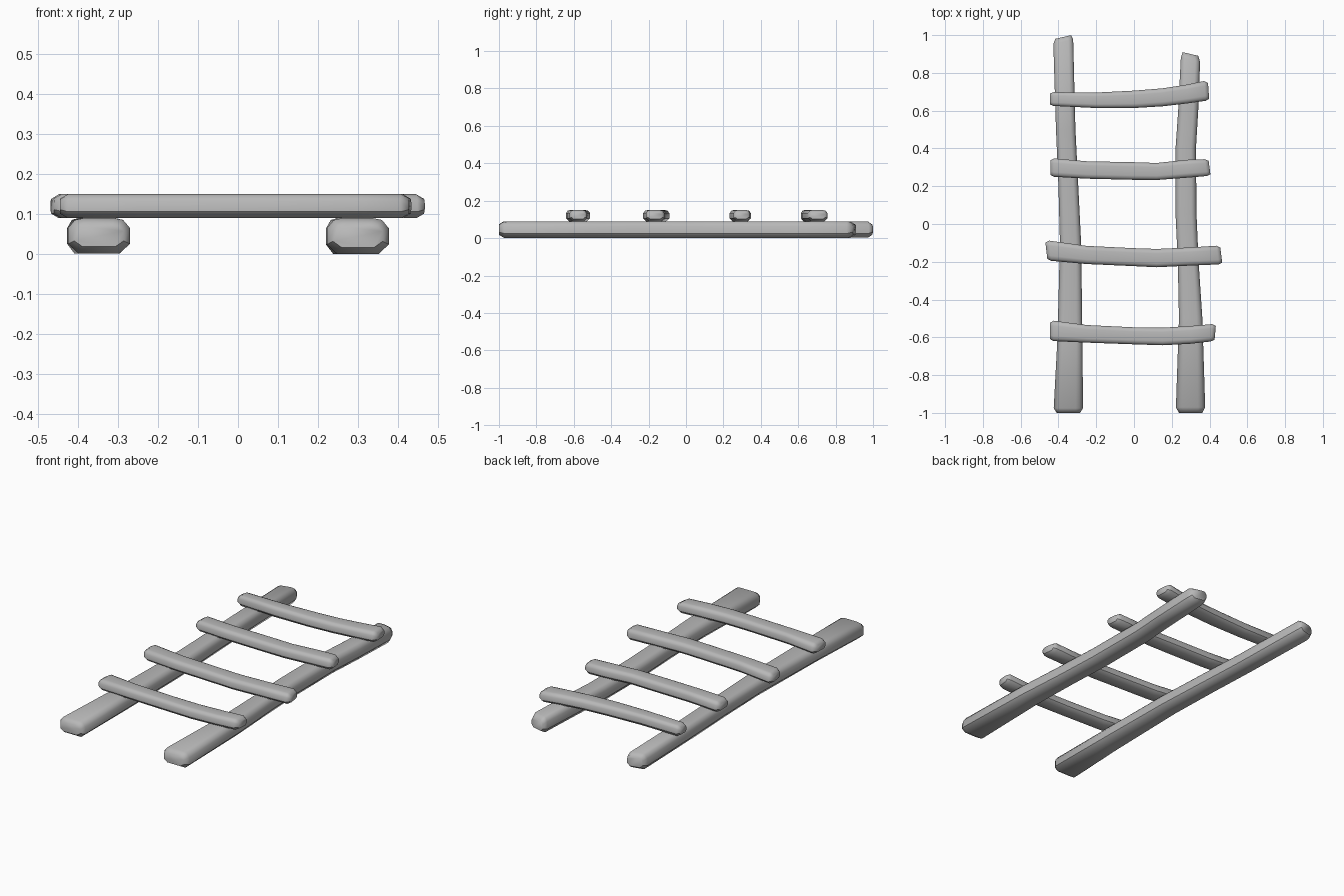
import bpy, bmesh, math

if "Cube" in bpy.data.objects:
    bpy.data.objects.remove(bpy.data.objects["Cube"])

# Rounded-off log section: (side position -1..1, height 0..1)
SECTION = [(-0.66, 0), (0.66, 0), (1, 0.27), (1, 0.72), (0.78, 0.95),
           (0.5, 1), (-0.5, 1), (-0.78, 0.95), (-1, 0.72), (-1, 0.27)]

wood = bpy.data.materials.new("wood")
wood.diffuse_color = (0.48, 0.48, 0.48, 1)
wood.use_nodes = True
wood.node_tree.nodes["Principled BSDF"].inputs["Base Color"].default_value = wood.diffuse_color


def log(name, stations, z0, z1, along_y, start_skew=0, end_skew=0, cap=0.02):
    """Sweep the section through stations (position, low edge, high edge)."""
    rows = [(p, lo, hi, 1.0, 1.0, 0.0) for p, lo, hi in stations]

    def end(row, d, skew):
        p, lo, hi = row[:3]
        return [(p + d * cap, lo, hi, 1, 1, skew), (p, lo, hi, 0.8, 0.62, skew)]

    c0, t0 = end(rows[0], 1, start_skew)
    c1, t1 = end(rows[-1], -1, end_skew)
    rows = [t0, c0] + rows[1:-1] + [c1, t1]

    bm = bmesh.new()
    rings = []
    for p, lo, hi, sw, sh, skew in rows:
        c, h = (lo + hi) / 2, (hi - lo) / 2
        ring = []
        for s, v in SECTION:
            a = c + s * h * sw
            l = p + skew * s * sw
            z = z0 + (z1 - z0) * (0.5 + (v - 0.5) * sh)
            ring.append(bm.verts.new((a, l, z) if along_y else (l, a, z)))
        rings.append(ring)
    n = len(SECTION)
    for r, q in zip(rings, rings[1:]):
        for i in range(n):
            j = (i + 1) % n
            bm.faces.new((r[i], r[j], q[j], q[i]))
    bm.faces.new(rings[0])
    bm.faces.new(rings[-1])
    bmesh.ops.recalc_face_normals(bm, faces=bm.faces)

    # Smooth all over, with a hard line around the underside
    for f in bm.faces:
        f.smooth = True
    for r, q in zip(rings, rings[1:]):
        for i in (2, 9):
            bm.edges.get((r[i], q[i])).smooth = False
    for r in (rings[0], rings[-1]):
        for i, j in ((9, 0), (0, 1), (1, 2)):
            bm.edges.get((r[i], r[j])).smooth = False

    me = bpy.data.meshes.new(name)
    bm.to_mesh(me)
    bm.free()
    me.materials.append(wood)
    bpy.context.collection.objects.link(bpy.data.objects.new(name, me))


# Side rails, wider at the foot
log("left_rail", [(-1, -0.425, -0.27), (-0.6, -0.405, -0.273), (-0.1, -0.392, -0.28),
                  (0.2, -0.40, -0.295), (0.5, -0.413, -0.31), (0.99, -0.427, -0.322)],
    0.002, 0.09, True, end_skew=0.012, cap=0.025)
log("right_rail", [(-1, 0.222, 0.377), (-0.5, 0.238, 0.362), (-0.2, 0.232, 0.342),
                   (0.05, 0.22, 0.331), (0.4, 0.22, 0.328), (0.6, 0.234, 0.34),
                   (0.9, 0.248, 0.35)],
    0.0, 0.09, True, end_skew=-0.012, cap=0.03)

# Rungs, each sagging a little differently
RUNGS = [
    [(-0.445, -0.62, -0.512), (-0.25, -0.628, -0.535), (0, -0.637, -0.547),
     (0.15, -0.642, -0.549), (0.3, -0.634, -0.54), (0.43, -0.622, -0.53)],
    [(-0.464, -0.195, -0.088), (-0.25, -0.212, -0.116), (0, -0.223, -0.128),
     (0.12, -0.229, -0.132), (0.3, -0.22, -0.124), (0.462, -0.214, -0.115)],
    [(-0.443, 0.25, 0.347), (-0.25, 0.24, 0.332), (0, 0.234, 0.327),
     (0.12, 0.233, 0.323), (0.28, 0.245, 0.34), (0.4, 0.254, 0.343)],
    [(-0.445, 0.625, 0.698), (-0.2, 0.614, 0.696), (0, 0.614, 0.706),
     (0.15, 0.623, 0.718), (0.28, 0.638, 0.738), (0.395, 0.652, 0.757)],
]
SKEWS = [(0, 0.004), (-0.006, -0.006), (0, -0.006), (0, -0.004)]
for i, (pts, (a, b)) in enumerate(zip(RUNGS, SKEWS), 1):
    log(f"rung_{i}", pts, 0.09, 0.15, False, a, b)
